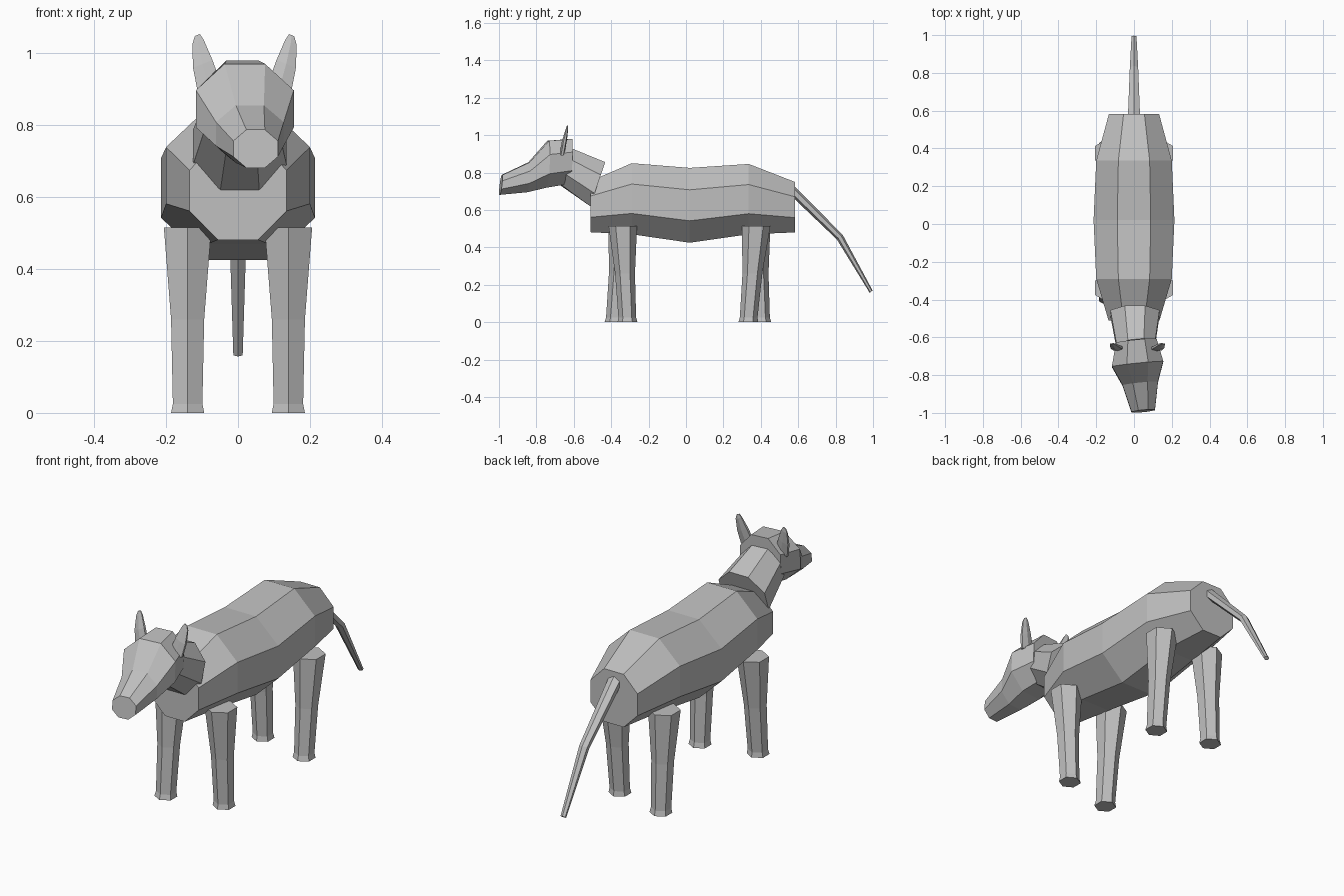
import bpy
import math
from mathutils import Vector

cube = bpy.data.objects.get("Cube")
if cube:
    bpy.data.objects.remove(cube, do_unlink=True)

grey = bpy.data.materials.new("plain_grey")
grey.use_nodes = True
COLOUR = (0.53, 0.53, 0.53, 1.0)
grey.diffuse_color = COLOUR
grey.node_tree.nodes["Principled BSDF"].inputs["Base Color"].default_value = COLOUR


def section(sides, start):
    """Unit-extent polygon outline; start is the angle of the first corner."""
    pts = [(math.cos(start + math.tau * i / sides), math.sin(start + math.tau * i / sides))
           for i in range(sides)]
    wide = max(p[0] for p in pts)
    tall = max(p[1] for p in pts)
    return [(a / wide, b / tall) for a, b in pts]


OCTAGON = section(8, math.pi / 8)
HEXAGON = section(6, math.pi / 2)


def loft(name, outline, rings):
    """Skin capped rings, each given as (centre, across, up) vectors."""
    n = len(outline)
    verts = [Vector(c) + Vector(u) * a + Vector(v) * b
             for c, u, v in rings for a, b in outline]
    faces = [(r * n + i, r * n + (i + 1) % n, (r + 1) * n + (i + 1) % n, (r + 1) * n + i)
             for r in range(len(rings) - 1) for i in range(n)]
    last = (len(rings) - 1) * n
    faces += [tuple(reversed(range(n))), tuple(range(last, last + n))]
    mesh = bpy.data.meshes.new(name)
    mesh.from_pydata([tuple(p) for p in verts], [], faces)
    mesh.materials.append(grey)
    obj = bpy.data.objects.new(name, mesh)
    bpy.context.scene.collection.objects.link(obj)
    # consistent outward normals
    import bmesh
    bm = bmesh.new()
    bm.from_mesh(mesh)
    bmesh.ops.recalc_face_normals(bm, faces=bm.faces)
    bm.to_mesh(mesh)
    bm.free()
    return obj


# Body: y, middle height, half width, half height
body = [(-0.51, 0.618, 0.135, 0.137), (-0.29, 0.66, 0.2, 0.19), (0.02, 0.625, 0.214, 0.2),
        (0.335, 0.658, 0.2, 0.188), (0.582, 0.615, 0.133, 0.135)]
loft("body", OCTAGON, [((0, y, z), (w, 0, 0), (0, 0, h)) for y, z, w, h in body])

# Neck: tilted rings, overlapping body and head
loft("neck", OCTAGON, [((0.005, -0.472, 0.738), (0.13, 0, 0), (0, 0.04, 0.118)),
                       ((0.01, -0.64, 0.83), (0.102, 0.01, 0), (0, 0.03, 0.097))])

# Head: turned slightly to its left; x, y, z, half width, half height
head = [(0.012, -0.618, 0.86, 0.107, 0.12), (0.019, -0.742, 0.845, 0.136, 0.125),
        (0.033, -0.845, 0.775, 0.094, 0.08), (0.049, -0.99, 0.734, 0.062, 0.053)]
loft("head", OCTAGON, [((x, y, z), (w, 0.1 * w, 0), (0, 0.006, h)) for x, y, z, w, h in head])

# Ears: flat tapered blades leaning outward
for side, name in ((-1, "right_ear"), (1, "left_ear")):
    ear = [(0.098, -0.662, 0.905, 0.032, 0.013), (0.116, -0.65, 0.97, 0.027, 0.013),
           (0.129, -0.637, 1.03, 0.016, 0.007), (0.131, -0.634, 1.05, 0.007, 0.003)]
    loft(name, HEXAGON, [((0.018 + side * x, y, z), (w, 0, side * -0.4 * w), (0, d, 0))
                         for x, y, z, w, d in ear])

# Legs: left pair steps inward, right pair steps outward
LEG = [(0.515, 0.066, 0.0), (0.26, 0.046, 0.5), (0.025, 0.041, 1.0), (0.0, 0.046, 1.05)]
for side, side_name in ((-1, "right"), (1, "left")):
    for end, top_y, end_name in ((-1, -0.338, "front"), (1, 0.375, "rear")):
        step = -end * (0.032 if side > 0 else -0.034) - 0.008
        loft(f"{end_name}_{side_name}_leg", HEXAGON,
             [((side * 0.14, top_y + step * t, z), (w, 0, 0), (0, w * 1.155, 0))
              for z, w, t in LEG])

# Tail: three-ring tapered rod
tail = [(0.56, 0.712, 0.032, 0.025), (0.822, 0.455, 0.022, 0.02), (0.99, 0.163, 0.013, 0.01)]
loft("tail", HEXAGON, [((0, y, z), (w, 0, 0), (0, 0.78 * h, 0.62 * h)) for y, z, w, h in tail])
